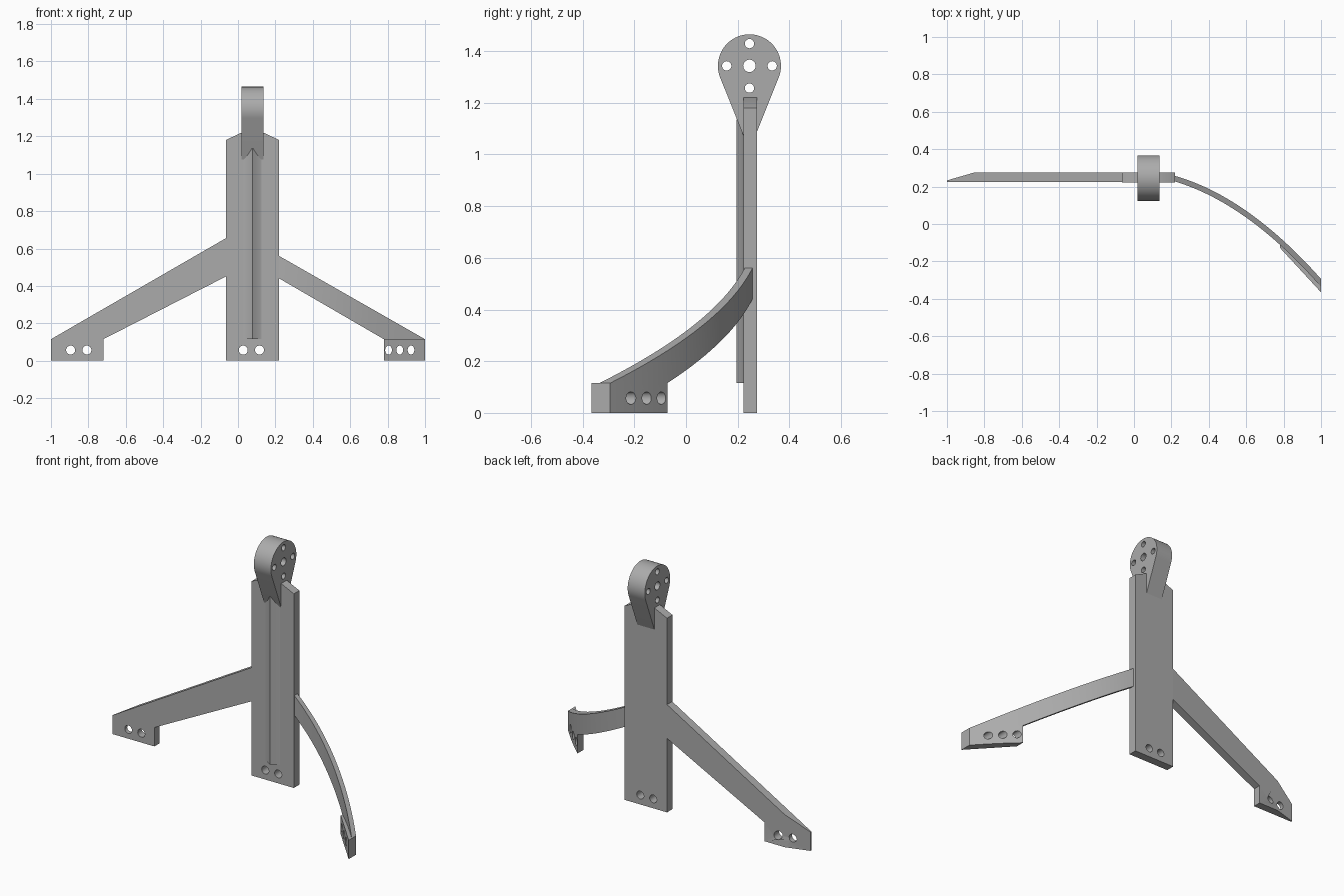
import bpy, bmesh, math
from mathutils import Matrix, Vector

cube = bpy.data.objects.get("Cube")
if cube:
    bpy.data.objects.remove(cube, do_unlink=True)

grey = bpy.data.materials.new("Plain grey")
grey.use_nodes = True
grey.diffuse_color = (0.41, 0.41, 0.41, 1)
grey.node_tree.nodes["Principled BSDF"].inputs["Base Color"].default_value = grey.diffuse_color


def finish(bm, name):
    bmesh.ops.recalc_face_normals(bm, faces=bm.faces)
    mesh = bpy.data.meshes.new(name)
    bm.to_mesh(mesh)
    bm.free()
    mesh.materials.append(grey)
    obj = bpy.data.objects.new(name, mesh)
    bpy.context.collection.objects.link(obj)
    return obj


def prism(name, outline, axis, low, high):
    """Extrude a 2D outline along the named axis."""
    place = {"x": lambda a, b, d: (d, a, b),
             "y": lambda a, b, d: (a, d, b),
             "z": lambda a, b, d: (a, b, d)}[axis]
    bm = bmesh.new()
    face = bm.faces.new([bm.verts.new(place(a, b, low)) for a, b in outline])
    moved = bmesh.ops.extrude_face_region(bm, geom=[face])["geom"]
    bmesh.ops.translate(bm, vec=Vector(place(0, 0, high - low)),
                        verts=[v for v in moved if isinstance(v, bmesh.types.BMVert)])
    return finish(bm, name)


def select_only(obj):
    bpy.ops.object.select_all(action="DESELECT")
    obj.select_set(True)
    bpy.context.view_layer.objects.active = obj


def drill(obj, axis, holes):
    """Cut round or oval holes given as centre, half width, half height."""
    turn = Matrix.Rotation(math.pi / 2, 4, "Y" if axis == "x" else "X")
    bm = bmesh.new()
    for centre, wide, high in holes:
        size = (1, wide, high) if axis == "x" else (wide, 1, high)
        bmesh.ops.create_cone(bm, cap_ends=True, segments=32, radius1=1, radius2=1, depth=1,
                              matrix=Matrix.Translation(centre) @ Matrix.Diagonal((*size, 1)) @ turn)
    cutter = finish(bm, "hole_cutter")
    cutter.hide_render = True
    cut = obj.modifiers.new("Holes", "BOOLEAN")
    cut.operation, cut.solver, cut.object = "DIFFERENCE", "EXACT", cutter
    select_only(obj)
    bpy.ops.object.modifier_apply(modifier=cut.name)
    bpy.data.objects.remove(cutter, do_unlink=True)


def smooth(obj):
    select_only(obj)
    bpy.ops.object.shade_smooth_by_angle(angle=math.radians(30))


FRONT, BACK, FOOT, HOLE = 0.222, 0.275, 0.115, 0.024
LEFT, RIGHT, MID = 0.22, -0.065, 0.0775

# Upright plate with clipped top corners
plate = prism("upright_plate", [(RIGHT, 0), (LEFT, 0), (LEFT, 1.18), (0.135, 1.22),
                                (0.02, 1.22), (RIGHT, 1.18)], "y", FRONT, BACK)
drill(plate, "y", [((x, 0.25, 0.057), HOLE, HOLE) for x in (0.028, 0.115)])
smooth(plate)

# Slim flared ridge down the front of the plate
ridge = []
for i in range(17):
    t = i / 8 - 1
    ridge.append((MID + 0.0575 * t, FRONT + 0.002 - 0.029 * (1 - abs(t)) ** 1.4))
smooth(prism("front_ridge", ridge, "z", FOOT, 1.135))

# Teardrop head, tangent sides running down into the plate
cy, cz, r = 0.2455, 1.343, 0.122
lean = math.radians(-22)
outline = [(cy - 0.024, 1.075), (cy + 0.024, 1.075)]
for i in range(49):
    a = lean + (math.pi - 2 * lean) * i / 48
    outline.append((cy + r * math.cos(a), cz + r * math.sin(a)))
head = prism("teardrop_head", outline, "x", 0.02, 0.135)
spots = [((MID, cy, cz), HOLE, HOLE)]
for dy, dz in ((1, 0), (-1, 0), (0, 1), (0, -1)):
    spots.append(((MID, cy + 0.088 * dy, cz + 0.086 * dz), 0.018, 0.018))
drill(head, "x", spots)
smooth(head)

# Straight leg with foot; its outer end thins from the back
leg = prism("right_leg", [(RIGHT, 0.655), (-0.855, 0.199), (-1, FOOT), (-1, 0), (-0.855, 0),
                          (-0.72, 0), (-0.72, FOOT), (RIGHT, 0.45)], "y", FRONT + 0.003, BACK)
for v in leg.data.vertices:
    if v.co.x < -0.99 and v.co.y > 0.25:
        v.co.y = 0.233
drill(leg, "y", [((x, 0.25, 0.057), HOLE, HOLE) for x in (-0.895, -0.808)])
smooth(leg)


# Curved leg sweeping forward
def outer(x):
    t = x - LEFT
    return 0.257 - 0.287 * t - 0.538 * t * t


def inner(x):
    return outer(x) - 0.03 - 0.015 * (x - LEFT)


bm = bmesh.new()
rings = []
xs = [LEFT + 0.56 * i / 18 for i in range(19)] + [0.78 + 0.22 * i / 8 for i in range(1, 9)]
for x in xs:
    top = 0.56 - (0.56 - FOOT) * (x - LEFT) / 0.78
    low = max(0.44 - 0.325 * (x - LEFT) / 0.56, FOOT) - (0.005 if x > 0.78 else 0)
    rings.append([bm.verts.new(p) for p in ((x, outer(x), top), (x, outer(x), low),
                                            (x, inner(x), low), (x, inner(x), top))])
for a, b in zip(rings, rings[1:]):
    for i in range(4):
        j = (i + 1) % 4
        bm.faces.new((a[i], a[j], b[j], b[i]))
bm.faces.new(rings[0])
bm.faces.new(rings[-1])
smooth(finish(bm, "left_leg"))

# Foot of the curved leg, flat on its front
arc = [(0.78 + 0.22 * i / 8, outer(0.78 + 0.22 * i / 8)) for i in range(9)]
foot = prism("left_foot", arc + [(1, -0.365), (0.78, -0.127)], "z", 0, FOOT)
drill(foot, "y", [((x, outer(x), 0.057), 0.018, HOLE) for x in (0.805, 0.865, 0.925)])
smooth(foot)
